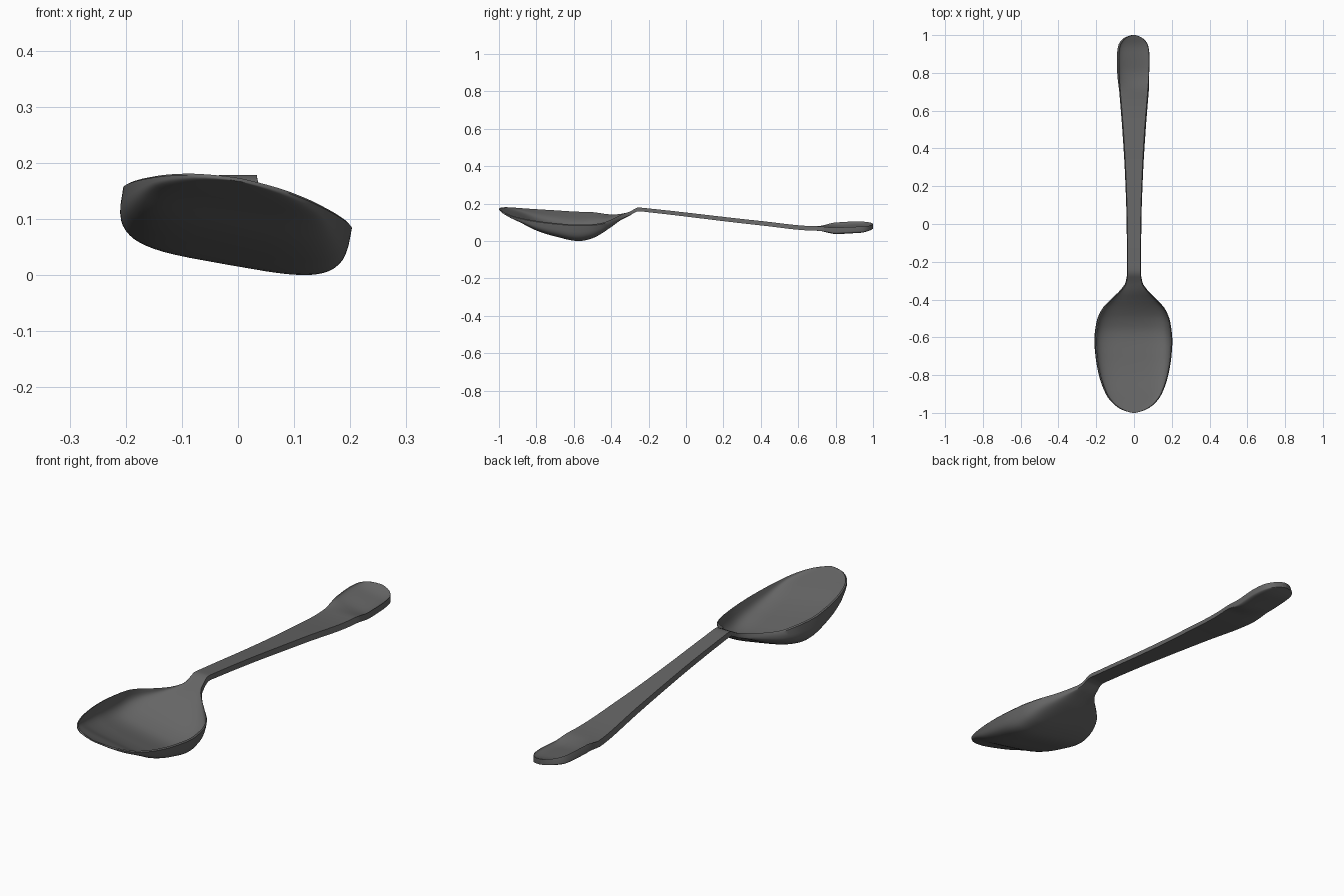
import bpy, bmesh, math

if "Cube" in bpy.data.objects:
    bpy.data.objects.remove(bpy.data.objects["Cube"])

# Lengthwise controls: (y, value)
WIDTH = [(-1, .008), (-.992, .04), (-.975, .08), (-.94, .122), (-.9, .15), (-.8, .185),
         (-.7, .202), (-.62, .207), (-.52, .196), (-.45, .168), (-.4, .122), (-.35, .072),
         (-.31, .045), (-.26, .037), (0, .039), (.25, .047), (.5, .062), (.7, .078),
         (.8, .086), (.88, .088), (.94, .082), (.975, .062), (.992, .035), (1, .008)]
RIM = [(-1, .178), (-.9, .157), (-.8, .144), (-.7, .135), (-.57, .127), (-.45, .127),
       (-.4, .133), (-.35, .147), (-.3, .162), (-.255, .184), (-.2, .179), (.4, .112),
       (.7, .084), (.8, .090), (.9, .095), (1, .096)]
DEPTH = [(-1, 0), (-.95, .012), (-.9, .022), (-.8, .058), (-.7, .08), (-.57, .097),
         (-.5, .082), (-.45, .058), (-.4, .032), (-.35, .012), (-.28, 0), (.7, 0),
         (.82, .019), (.93, .017), (1, 0)]
THICK = [(-1, .006), (-.45, .010), (-.35, .018), (-.25, .020), (.7, .024), (1, .024)]
EDGE = [(-1, .004), (-.45, .005), (-.32, .018), (-.25, .020), (.7, .024), (1, .024)]
ROLL = [(-1, 10), (-.5, 10), (-.4, 7), (-.31, 0), (.7, 0), (.8, 10), (1, 10)]


def curve(keys, y):
    """Monotone cubic interpolation through the control points."""
    i = 0
    while i < len(keys) - 2 and y > keys[i + 1][0]:
        i += 1

    def slope(k):
        return (keys[k + 1][1] - keys[k][1]) / (keys[k + 1][0] - keys[k][0])

    def tangent(k):
        if k == 0:
            return slope(0)
        if k == len(keys) - 1:
            return slope(k - 1)
        a, b = slope(k - 1), slope(k)
        return 2 * a * b / (a + b) if a * b > 0 else 0

    (y0, v0), (y1, v1) = keys[i], keys[i + 1]
    h = y1 - y0
    t = (y - y0) / h
    return ((2*t**3 - 3*t**2 + 1) * v0 + (t**3 - 2*t**2 + t) * h * tangent(i)
            + (3*t**2 - 2*t**3) * v1 + (t**3 - t**2) * h * tangent(i + 1))


def section(y, segs=28):
    """Closed cross-section: upper surface left to right, underside back again."""
    w, rim, d = curve(WIDTH, y), curve(RIM, y), curve(DEPTH, y)
    t, e = curve(THICK, y), curve(EDGE, y)
    roll = -math.radians(curve(ROLL, y))
    n = 4 if y < 0 else 2.4
    upper, under = [], []
    for k in range(segs + 1):
        a = math.pi * (1 - k / segs)
        c, s = math.cos(a), max(math.sin(a), 0)
        u, f = math.copysign(abs(c) ** (2 / n), c), s ** (2 / n)
        inset = min(.006, w * .1)
        upper.append(((w - inset) * u, -d * f))
        under.append((w * u, -e - (d + t - e) * f))
    return [(x * math.cos(roll) - z * math.sin(roll), y,
             rim + x * math.sin(roll) + z * math.cos(roll))
            for x, z in upper + under[::-1]]


# Spoon: one loft from bowl tip to handle end, denser at both ends
ys = [-1, -.997, -.992, -.985, -.975, -.96] + [-.94 + .02 * i for i in range(46)]
ys += [.02 + .04 * i for i in range(16)] + [.65 + .02 * i for i in range(15)]
ys += [.95, .965, .975, .985, .992, .997, 1]
bm = bmesh.new()
rings = [[bm.verts.new(p) for p in section(y)] for y in ys]
for r0, r1 in zip(rings, rings[1:]):
    for k in range(len(r0)):
        j = (k + 1) % len(r0)
        bm.faces.new((r0[k], r0[j], r1[j], r1[k]))
bm.faces.new(rings[0])
bm.faces.new(rings[-1][::-1])
bmesh.ops.recalc_face_normals(bm, faces=bm.faces)

# Rest the bowl on the floor
low = min(v.co.z for v in bm.verts)
bmesh.ops.translate(bm, verts=bm.verts, vec=(0, 0, -low))
mesh = bpy.data.meshes.new("spoon")
bm.to_mesh(mesh)
bm.free()
spoon = bpy.data.objects.new("spoon", mesh)
bpy.context.collection.objects.link(spoon)

# Dark metal
metal = bpy.data.materials.new("dark_metal")
metal.diffuse_color = (.13, .13, .13, 1)
metal.use_nodes = True
metal.node_tree.nodes["Principled BSDF"].inputs["Base Color"].default_value = metal.diffuse_color
mesh.materials.append(metal)

bpy.context.view_layer.objects.active = spoon
spoon.select_set(True)
bpy.ops.object.shade_smooth_by_angle(angle=math.radians(40))
